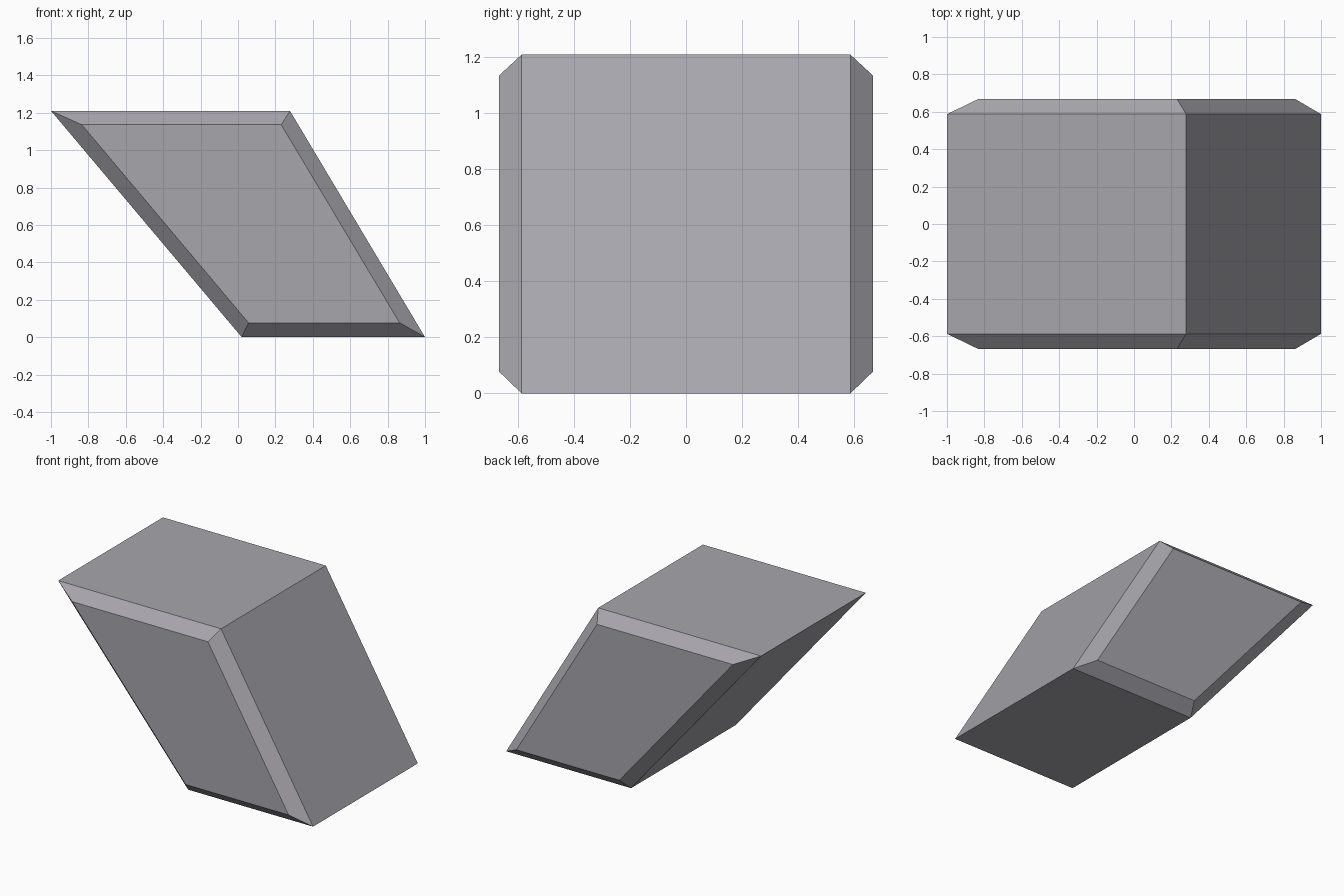
import bpy, bmesh

if "Cube" in bpy.data.objects:
    bpy.data.objects.remove(bpy.data.objects["Cube"])

# Slanted slab: side profile (x, z), and the smaller profile of its bevelled end caps
OUTER = [(-1.0, 1.21), (0.02, 0.0), (1.0, 0.0), (0.278, 1.21)]
INNER = [(-0.835, 1.136), (0.056, 0.077), (0.864, 0.077), (0.231, 1.136)]

# Matching rings from front cap to back cap
RINGS = [(-0.667, INNER), (-0.587, OUTER), (0.587, OUTER), (0.667, INNER)]

bm = bmesh.new()
rings = [[bm.verts.new((x, y, z)) for x, z in prof] for y, prof in RINGS]
bm.faces.new(rings[0])
bm.faces.new(rings[-1])
for a, b in zip(rings, rings[1:]):
    for i in range(4):
        j = (i + 1) % 4
        bm.faces.new((a[i], a[j], b[j], b[i]))
bmesh.ops.recalc_face_normals(bm, faces=bm.faces)

mesh = bpy.data.meshes.new("slanted_block")
bm.to_mesh(mesh)
bm.free()

# Single stone grey colour
grey = bpy.data.materials.new("stone_grey")
grey.diffuse_color = (0.39, 0.38, 0.415, 1.0)
grey.use_nodes = True
grey.node_tree.nodes["Principled BSDF"].inputs["Base Color"].default_value = grey.diffuse_color
mesh.materials.append(grey)

block = bpy.data.objects.new("slanted_block", mesh)
bpy.context.collection.objects.link(block)
